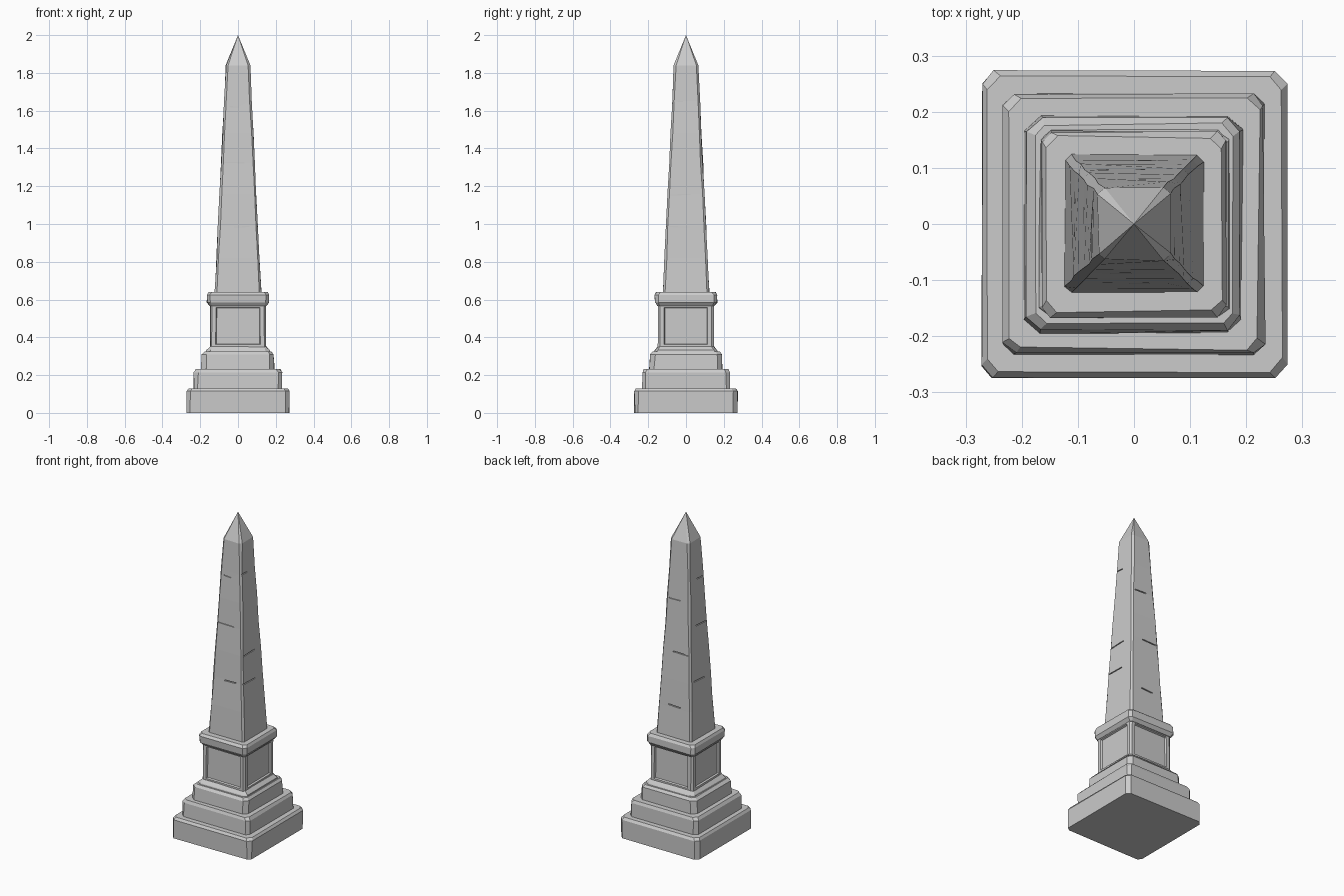
import bpy, bmesh, math, random
from mathutils import Vector, Matrix

if "Cube" in bpy.data.objects:
    bpy.data.objects.remove(bpy.data.objects["Cube"])

random.seed(4)
stone = bpy.data.materials.new("weathered_stone")
stone.diffuse_color = (0.6, 0.6, 0.6, 1)
stone.use_nodes = True
stone.node_tree.nodes["Principled BSDF"].inputs["Base Color"].default_value = stone.diffuse_color


def ring(bm, z, half, cut, wobble):
    """Square ring with chamfered corners, slightly worn."""
    a, b = half, half - cut
    pts = [(a, -b), (a, b), (b, a), (-b, a), (-a, b), (-a, -b), (-b, -a), (b, -a)]
    return [bm.verts.new((x + random.uniform(-wobble, wobble),
                          y + random.uniform(-wobble, wobble), z)) for x, y in pts]


def block(name, levels, wobble=0.003, tip=None, panel=False):
    """Stack of rings (z, half width, corner cut), capped or brought to a point."""
    bm = bmesh.new()
    rings = [ring(bm, z, h, c, wobble) for z, h, c in levels]
    bm.faces.new(list(reversed(rings[0])))
    sides = []
    for lo, hi in zip(rings, rings[1:]):
        for i in range(8):
            j = (i + 1) % 8
            sides.append(bm.faces.new((lo[i], lo[j], hi[j], hi[i])))
    if tip:
        top = bm.verts.new((0, 0, tip))
        for i in range(8):
            bm.faces.new((rings[-1][i], rings[-1][(i + 1) % 8], top))
    else:
        bm.faces.new(rings[-1])
    if panel:
        bm.normal_update()
        wide = [f for f in sides if f.calc_area() > 0.03]
        bmesh.ops.inset_individual(bm, faces=wide, thickness=0.03, depth=0)
        bmesh.ops.inset_individual(bm, faces=wide, thickness=0.006, depth=-0.01)
    bmesh.ops.recalc_face_normals(bm, faces=bm.faces)
    mesh = bpy.data.meshes.new(name)
    bm.to_mesh(mesh)
    bm.free()
    mesh.materials.append(stone)
    obj = bpy.data.objects.new(name, mesh)
    bpy.context.collection.objects.link(obj)
    return obj


# Stepped base
block("bottom_step", [(0, 0.272, 0.02), (0.115, 0.272, 0.02), (0.13, 0.262, 0.022)])
block("middle_step", [(0.12, 0.234, 0.02), (0.215, 0.232, 0.02), (0.232, 0.222, 0.02)])
block("top_step", [(0.22, 0.194, 0.025), (0.31, 0.19, 0.025), (0.325, 0.178, 0.02)])
block("plinth_foot", [(0.315, 0.172, 0.02), (0.332, 0.166, 0.02), (0.352, 0.148, 0.012)])

# Plinth with a recessed panel on each side, and the collar above it
block("plinth", [(0.34, 0.148, 0.01), (0.58, 0.147, 0.01)], 0.002, panel=True)
block("collar", [(0.565, 0.148, 0.01), (0.585, 0.165, 0.018),
                 (0.625, 0.165, 0.018), (0.64, 0.155, 0.02)])


# Tapering shaft with pointed cap
def shaft_half(z):
    return 0.123 + (0.064 - 0.123) * (z - 0.635) / 1.205


heights = [0.63, 0.82, 0.99, 1.16, 1.32, 1.48, 1.65, 1.84]
shaft = block("shaft", [(z, shaft_half(z), 0.011) for z in heights], 0.002, tip=2.0)

# Short worn joints cut into the shaft faces: side, height, offset, length
joints = [(0, 1.325, -0.02, 0.11), (0, 0.985, 0.02, 0.08), (0, 1.62, -0.02, 0.05),
          (1, 0.985, -0.04, 0.12), (1, 1.155, -0.03, 0.11), (1, 1.65, -0.04, 0.05),
          (2, 1.16, 0.03, 0.10), (2, 1.48, -0.02, 0.08), (2, 0.83, 0.0, 0.08),
          (3, 1.32, 0.02, 0.10), (3, 0.99, -0.02, 0.10), (3, 1.6, 0.03, 0.06)]
bm = bmesh.new()
for side, z, off, length in joints:
    turn = Matrix.Rotation(side * math.pi / 2, 4, 'Z')
    place = Matrix.Translation((off, -shaft_half(z), z))
    tilt = Matrix.Rotation(random.uniform(-0.08, 0.08), 4, 'Y')
    size = Matrix.Diagonal((length, 0.014, 0.006, 1))
    bmesh.ops.create_cube(bm, size=1, matrix=turn @ place @ tilt @ size)
mesh = bpy.data.meshes.new("joint_cutter")
bm.to_mesh(mesh)
bm.free()
cutter = bpy.data.objects.new("joint_cutter", mesh)
bpy.context.collection.objects.link(cutter)
cutter.hide_render = True

mod = shaft.modifiers.new("joints", 'BOOLEAN')
mod.operation = 'DIFFERENCE'
mod.solver = 'EXACT'
mod.object = cutter
bpy.context.view_layer.update()
graph = bpy.context.evaluated_depsgraph_get()
carved = bpy.data.meshes.new_from_object(shaft.evaluated_get(graph))
shaft.modifiers.clear()
shaft.data = carved
carved.materials.clear()
carved.materials.append(stone)
for face in carved.polygons:
    face.material_index = 0
bpy.data.objects.remove(cutter)
